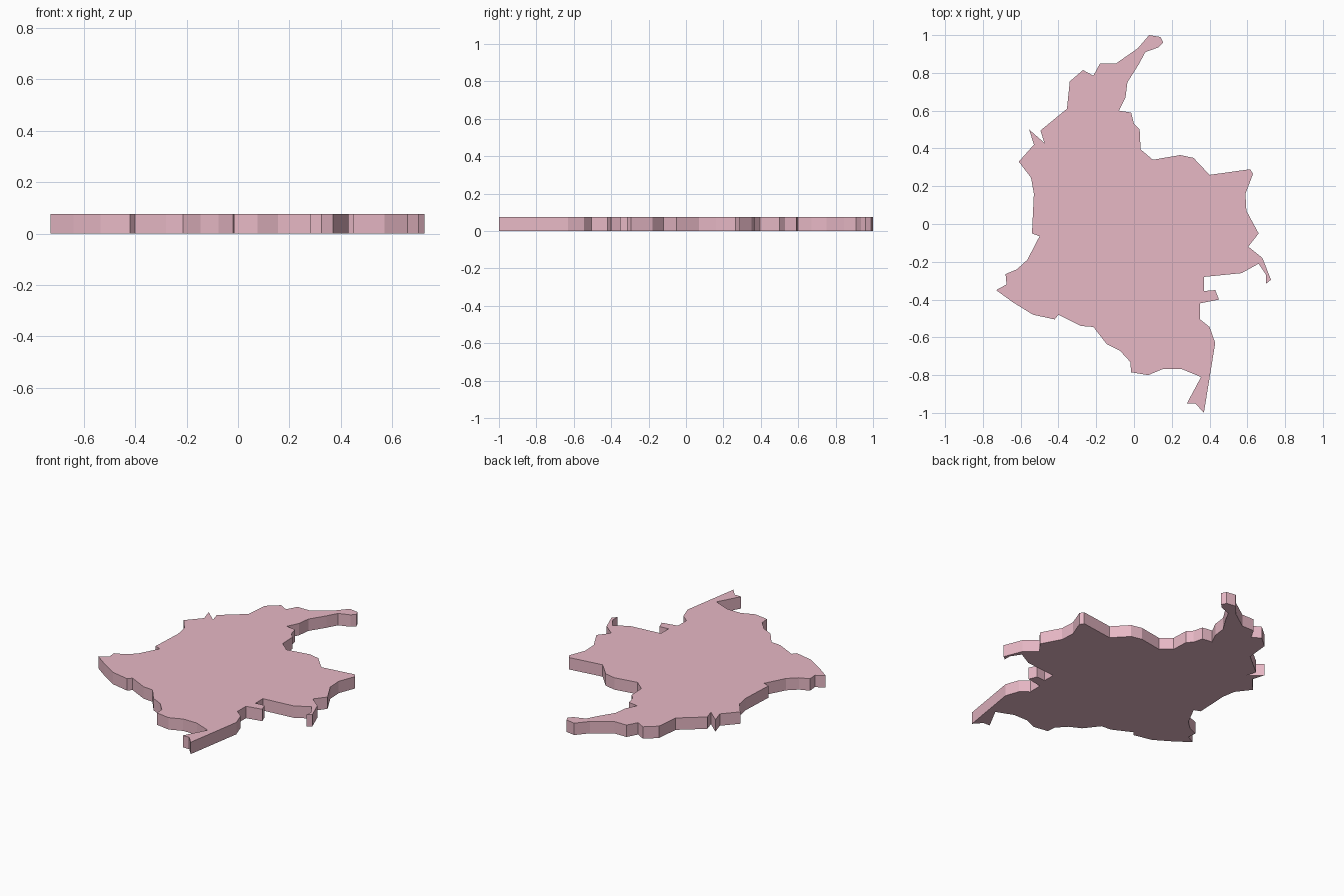
import bpy
import bmesh

THICKNESS = 0.075

# Plate outline, clockwise from the northern tip
OUTLINE = [
    (0.08, 1.0), (0.14, 0.99), (0.155, 0.96), (0.13, 0.935), (0.06, 0.91), (0.025, 0.845),
    (-0.035, 0.75), (-0.045, 0.67), (-0.08, 0.60), (-0.015, 0.59), (0.0, 0.53), (0.03, 0.50),
    (0.035, 0.395), (0.10, 0.34), (0.245, 0.365), (0.315, 0.35), (0.40, 0.26), (0.615, 0.29),
    (0.63, 0.265), (0.59, 0.16), (0.595, 0.07), (0.66, -0.05), (0.605, -0.12), (0.68, -0.18),
    (0.725, -0.295), (0.70, -0.315), (0.70, -0.27), (0.66, -0.21), (0.57, -0.26), (0.37, -0.28),
    (0.37, -0.355), (0.43, -0.35), (0.45, -0.40), (0.35, -0.42), (0.35, -0.505), (0.40, -0.545),
    (0.43, -0.63), (0.37, -1.0), (0.325, -0.95), (0.28, -0.95), (0.355, -0.81), (0.25, -0.767),
    (0.155, -0.767), (0.075, -0.80), (-0.015, -0.785), (-0.02, -0.73), (-0.075, -0.67),
    (-0.145, -0.635), (-0.215, -0.545), (-0.28, -0.54), (-0.40, -0.48), (-0.42, -0.505),
    (-0.535, -0.48), (-0.64, -0.415), (-0.73, -0.35), (-0.675, -0.32), (-0.68, -0.265),
    (-0.62, -0.24), (-0.565, -0.19), (-0.50, -0.065), (-0.54, -0.05), (-0.53, 0.16),
    (-0.545, 0.245), (-0.61, 0.33), (-0.53, 0.42), (-0.555, 0.50), (-0.475, 0.43),
    (-0.495, 0.495), (-0.355, 0.61), (-0.34, 0.755), (-0.27, 0.815), (-0.215, 0.785),
    (-0.18, 0.85), (-0.095, 0.85), (0.02, 0.93),
]

# Flat plate: one face raised into a solid
bm = bmesh.new()
base = bm.faces.new([bm.verts.new((x, y, 0)) for x, y in OUTLINE])
raised = bmesh.ops.extrude_face_region(bm, geom=[base], use_keep_orig=True)
top = [v for v in raised["geom"] if isinstance(v, bmesh.types.BMVert)]
bmesh.ops.translate(bm, verts=top, vec=(0, 0, THICKNESS))
bmesh.ops.recalc_face_normals(bm, faces=bm.faces[:])

mesh = bpy.data.meshes.new("map_plate")
bm.to_mesh(mesh)
bm.free()
plate = bpy.data.objects.new("map_plate", mesh)
bpy.context.collection.objects.link(plate)

# Pink surface
pink = bpy.data.materials.new("pink")
pink.diffuse_color = (0.80, 0.48, 0.56, 1)
mesh.materials.append(pink)
